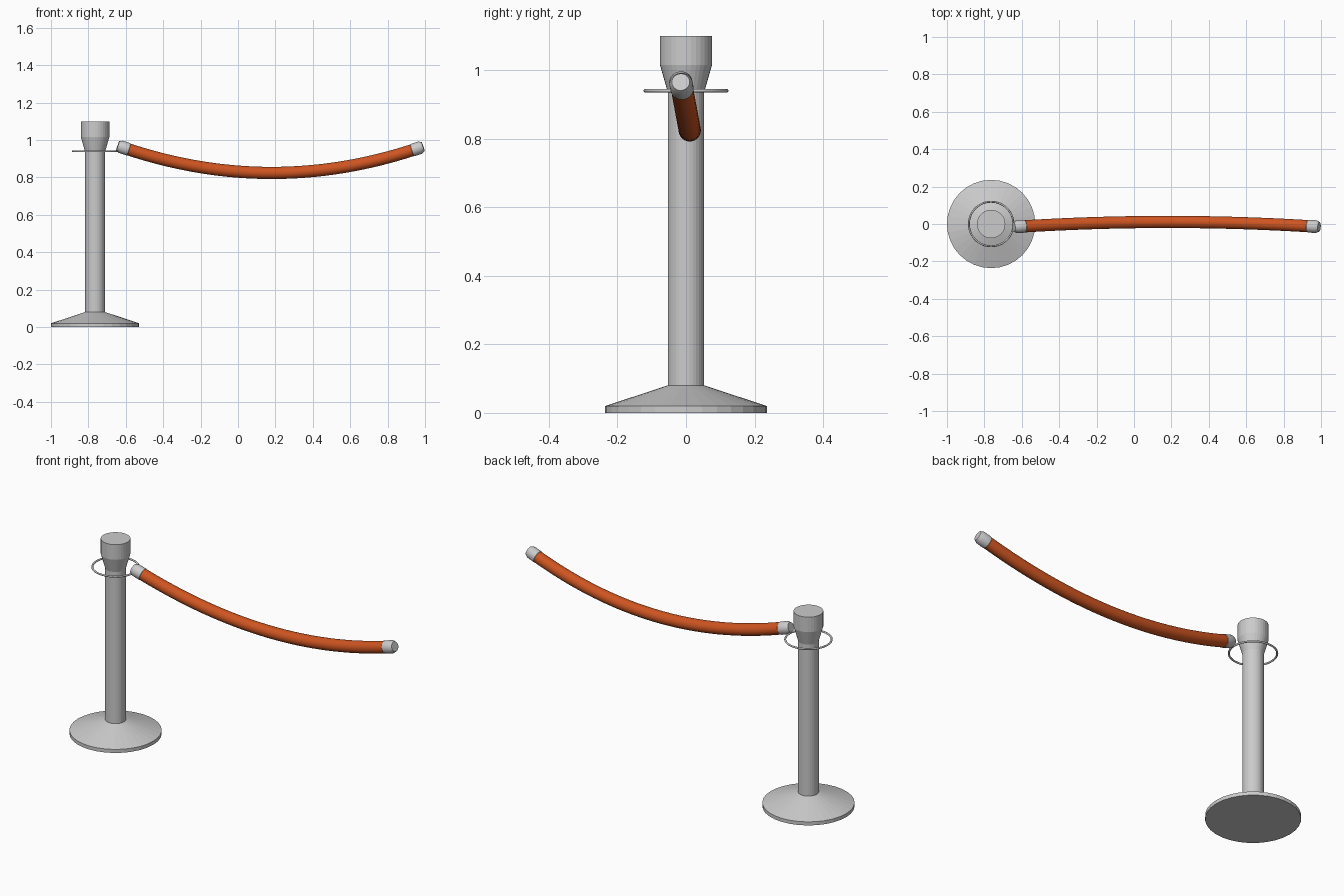
import bpy, bmesh, math
from mathutils import Vector

if "Cube" in bpy.data.objects:
    bpy.data.objects.remove(bpy.data.objects["Cube"])

POST_X = -0.764


def loft(name, rings, sides, colour=None):
    """Capped solid through rings of (centre, axis direction, radius)."""
    bm = bmesh.new()
    loops = []
    for centre, axis, r in rings:
        axis = Vector(axis).normalized()
        u = Vector((0, 1, 0))
        u = (u - axis * u.dot(axis)).normalized()
        v = axis.cross(u)
        loops.append([bm.verts.new(Vector(centre) + r * (math.cos(a) * u + math.sin(a) * v))
                      for a in (2 * math.pi * i / sides for i in range(sides))])
    for a, b in zip(loops, loops[1:]):
        for i in range(sides):
            j = (i + 1) % sides
            bm.faces.new((a[i], a[j], b[j], b[i]))
    bm.faces.new(loops[0][::-1])
    bm.faces.new(loops[-1])
    bmesh.ops.recalc_face_normals(bm, faces=bm.faces)
    mesh = bpy.data.meshes.new(name)
    bm.to_mesh(mesh)
    bm.free()
    ob = bpy.data.objects.new(name, mesh)
    bpy.context.collection.objects.link(ob)
    if colour:
        mat = bpy.data.materials.new(name)
        mat.diffuse_color = colour
        mat.use_nodes = True
        mat.node_tree.nodes["Principled BSDF"].inputs["Base Color"].default_value = mat.diffuse_color
        mesh.materials.append(mat)
    return ob


def smooth(ob, degrees=30):
    bpy.ops.object.select_all(action='DESELECT')
    ob.select_set(True)
    bpy.context.view_layer.objects.active = ob
    bpy.ops.object.shade_smooth_by_angle(angle=math.radians(degrees))


def turned(name, profile):
    return loft(name, [((POST_X, 0, z), (0, 0, 1), r) for r, z in profile], 32)


# Post: weighted base, pole and flared head
turned("base", [(0.236, 0), (0.236, 0.02), (0.054, 0.08)])
turned("pole", [(0.053, 0.075), (0.053, 0.945)])
turned("head", [(0.053, 0.935), (0.076, 1.015), (0.076, 1.10)])

# Thin hanging ring around the neck
bpy.ops.mesh.primitive_torus_add(location=(POST_X, 0, 0.94), major_radius=0.119,
                                 minor_radius=0.005, major_segments=48, minor_segments=10)
ring = bpy.context.object
ring.name = "ring"
smooth(ring, 60)


# Sagging rope: a shallow parabola in a slightly tilted plane
MID, K, LEAN = 0.18, 0.215, -0.04


def rope_ring(x, r):
    d = x - MID
    return ((x, 0.011 + LEAN * d * d, 0.824 + K * d * d), (1, 2 * LEAN * d, 2 * K * d), r)


START, END, STEPS = -0.585, 0.932, 32
rope = loft("rope", [rope_ring(START + (END - START) * i / STEPS, 0.0325)
                     for i in range(STEPS + 1)], 24, (0.62, 0.09, 0.015, 1))
smooth(rope)

# Metal ferrules with a bevelled outer edge
for name, x, s in (("left_rope_end", START, -1), ("right_rope_end", END, 1)):
    cap = loft(name, [rope_ring(x + s * d, r) for d, r in
                      ((-0.004, 0.031), (0, 0.034), (0.042, 0.034), (0.058, 0.026))], 24)
    smooth(cap)
